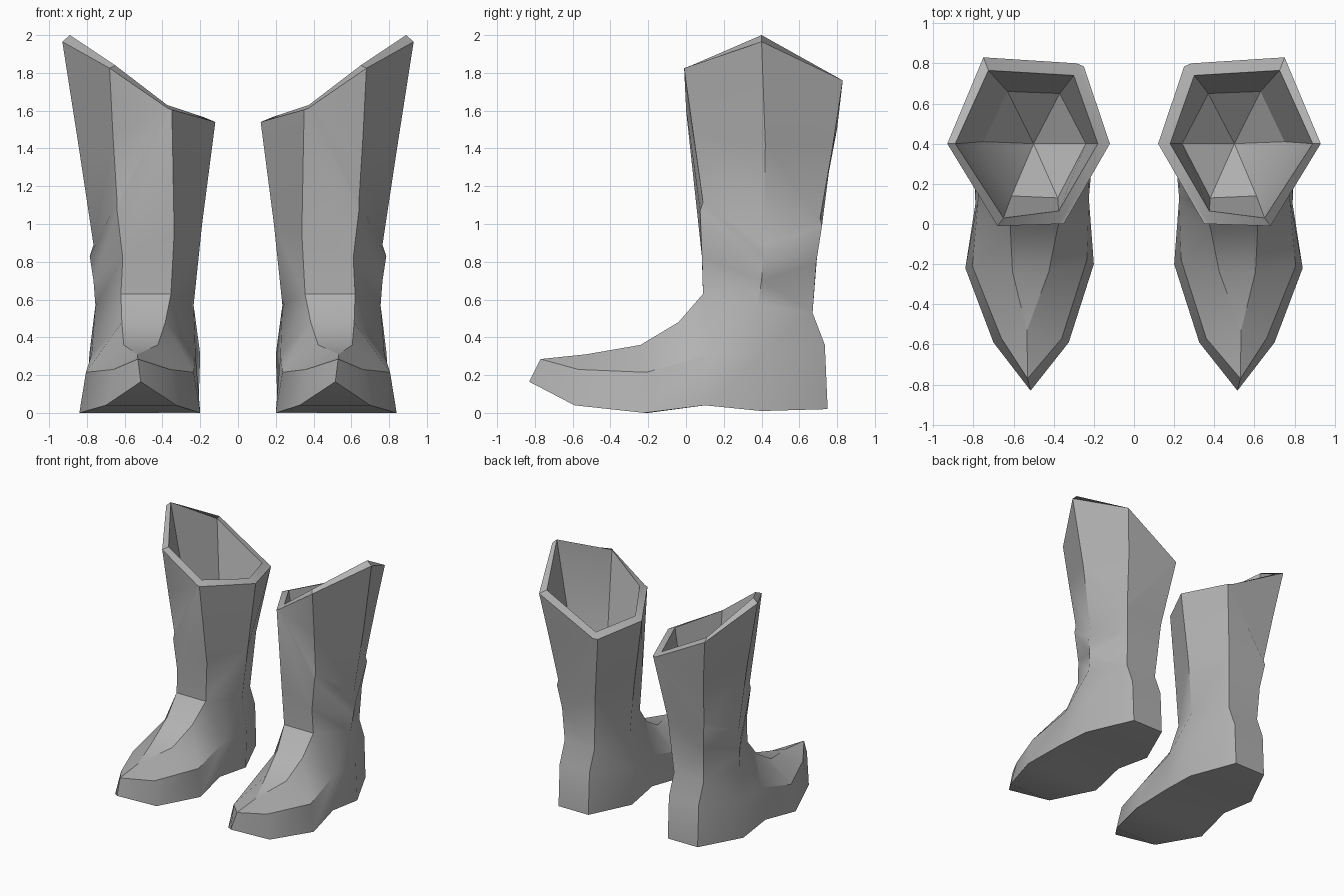
import bpy
import bmesh
import math

if "Cube" in bpy.data.objects:
    bpy.data.objects.remove(bpy.data.objects["Cube"])

leather = bpy.data.materials.new("grey leather")
leather.diffuse_color = (0.45, 0.45, 0.45, 1)
leather.use_nodes = True
leather.node_tree.nodes["Principled BSDF"].inputs["Base Color"].default_value = leather.diffuse_color

# Six-sided rings, in the order:
# outer, front outer, front inner, inner, back inner, back outer
ANKLE = [(.755, .38, .57), (.62, .09, .63), (.355, .09, .63),
         (.235, .39, .57), (.36, .67, .53), (.63, .67, .53)]
CALF = [(.765, .40, .70), (.61, .085, .82), (.338, .08, .95),
        (.19, .40, 1.0), (.33, .705, .97), (.64, .69, .80)]
SHAFT_TOP = [(.785, .41, .83), (.64, .075, 1.07), (.35, 0, 1.605),
             (.12, .40, 1.54), (.25, .785, 1.50), (.665, .72, .99)]
CUFF_LOW = [(.765, .41, .89), (.64, .09, 1.115), (.375, 0, 1.615),
            (.12, .40, 1.54), (.285, .80, 1.505), (.66, .71, 1.03)]
CUFF_MID = [(.845, .42, 1.42), (.662, .04, 1.47), (.375, 0, 1.615),
            (.12, .40, 1.54), (.285, .80, 1.505), (.70, .775, 1.40)]
RIM_OUT = [(.93, .40, 1.965), (.68, -.01, 1.825), (.375, 0, 1.615),
           (.12, .40, 1.54), (.285, .80, 1.505), (.75, .83, 1.76)]
RIM_IN = [(.89, .40, 2.0), (.65, .03, 1.84), (.375, .065, 1.63),
          (.18, .40, 1.565), (.30, .74, 1.53), (.725, .765, 1.77)]
LINING = [(.75, .41, 1.25), (.61, .14, 1.25), (.38, .13, 1.22),
          (.24, .40, 1.18), (.37, .65, 1.18), (.63, .66, 1.22)]
FLOOR = (.5, .40, .98)

# Foot stations from toe to heel, per side: sole edge, side crease, instep edge
TOE_LOW, TOE_TOP = (.515, -.83, .165), (.53, -.77, .285)
INNER = [(TOE_LOW, TOE_TOP, TOE_TOP),
         ((.325, -.59, .04), (.36, -.57, .23), (.533, -.53, .31)),
         ((.20, -.20, 0), (.235, -.18, .215), (.425, -.24, .36)),
         ((.235, .10, .04), (.225, .13, .31), (.385, -.04, .48)),
         ((.21, .40, .01), (.20, .40, .31), ANKLE[3]),
         ((.36, .75, .02), (.36, .735, .36), ANKLE[4])]
OUTER = [(TOE_LOW, TOE_TOP, TOE_TOP),
         ((.70, -.59, .04), (.66, -.57, .23), (.533, -.53, .31)),
         ((.84, -.22, 0), (.805, -.21, .215), (.605, -.24, .36)),
         ((.79, .10, .04), (.775, .13, .31), (.615, -.04, .48)),
         ((.80, .40, .01), (.787, .40, .31), ANKLE[0]),
         ((.63, .75, .02), (.63, .735, .36), ANKLE[5])]


def build_boot(name, side):
    bm = bmesh.new()
    cache = {}

    def face(*points):
        # Shared points are reused, collapsed corners are dropped
        verts = []
        for p in points:
            if p not in cache:
                cache[p] = bm.verts.new((side * p[0], p[1], p[2]))
            if cache[p] not in verts:
                verts.append(cache[p])
        if len(verts) > 2 and not bm.faces.get(verts):
            bm.faces.new(verts)

    def loft(low, high):
        for i in range(6):
            j = (i + 1) % 6
            face(low[i], low[j], high[j], high[i])

    # Foot walls and vamp
    for rows, front in ((INNER, ANKLE[2]), (OUTER, ANKLE[1])):
        for i in range(5):
            a, b = rows[i], rows[i + 1]
            face(a[0], b[0], b[1], a[1])
            if i == 3:
                face(a[1], b[1], b[2])
                face(a[1], b[2], front, a[2])
            else:
                face(a[1], b[1], b[2], a[2])

    # Sole and instep
    for i in range(5):
        face(INNER[i][0], INNER[i + 1][0], OUTER[i + 1][0], OUTER[i][0])
    for i in (1, 2):
        face(INNER[i][2], INNER[i + 1][2], OUTER[i + 1][2], OUTER[i][2])
    face(INNER[3][2], ANKLE[2], ANKLE[1], OUTER[3][2])

    # Heel back
    for k in (0, 1):
        face(INNER[5][k], OUTER[5][k], OUTER[5][k + 1], INNER[5][k + 1])

    # Shaft, lip, flared cuff, rim and lining
    rings = [ANKLE, CALF, SHAFT_TOP, CUFF_LOW, CUFF_MID, RIM_OUT, RIM_IN, LINING]
    for low, high in zip(rings, rings[1:]):
        loft(low, high)
    for i in range(6):
        face(LINING[i], LINING[(i + 1) % 6], FLOOR)

    bmesh.ops.recalc_face_normals(bm, faces=bm.faces)
    mesh = bpy.data.meshes.new(name)
    bm.to_mesh(mesh)
    bm.free()
    mesh.materials.append(leather)
    boot = bpy.data.objects.new(name, mesh)
    bpy.context.collection.objects.link(boot)
    bpy.ops.object.select_all(action='DESELECT')
    boot.select_set(True)
    bpy.context.view_layer.objects.active = boot
    bpy.ops.object.shade_smooth_by_angle(angle=math.radians(30))


build_boot("right_boot", 1)
build_boot("left_boot", -1)
